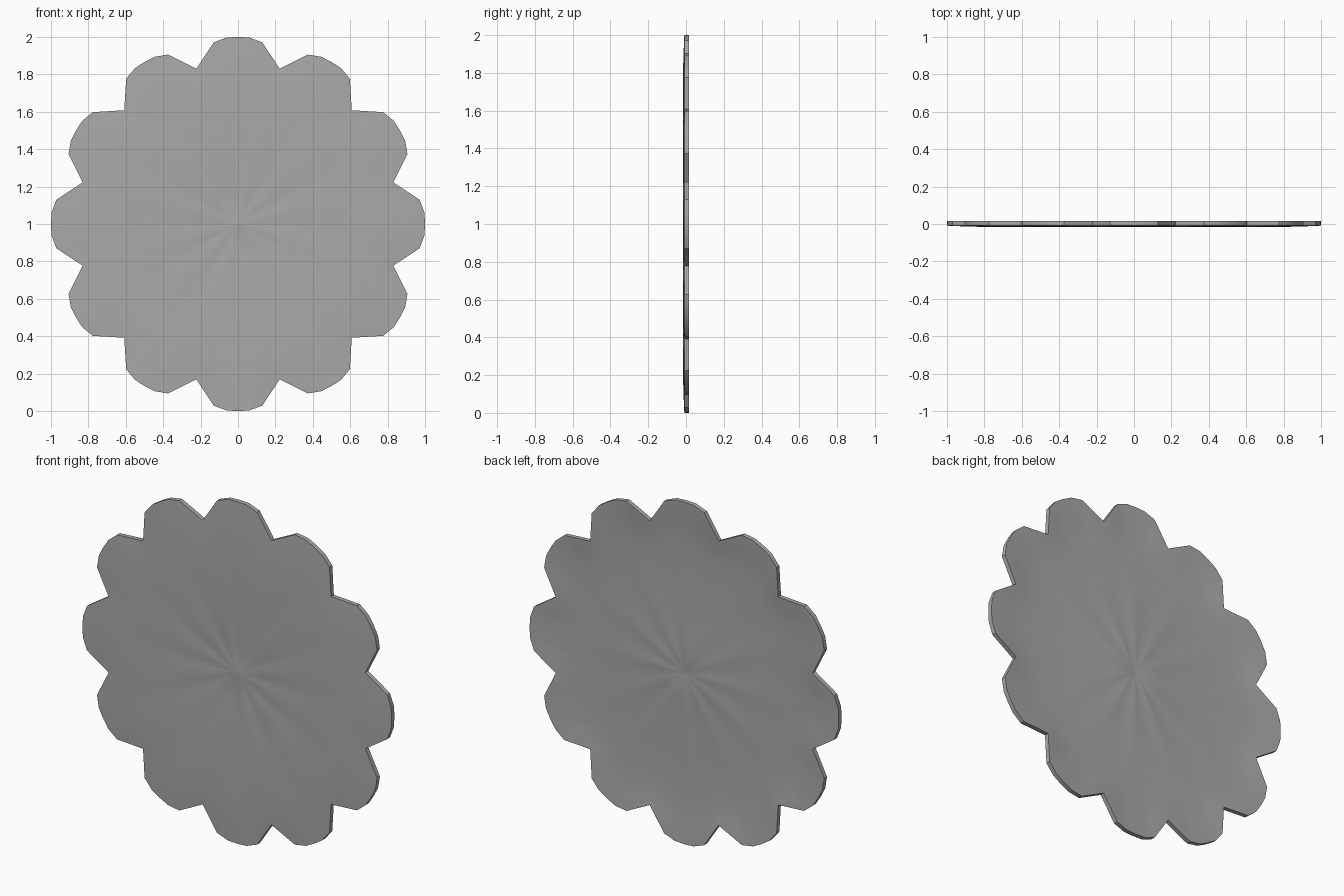
import bpy
import bmesh
from math import sin, cos, radians, pi

cube = bpy.data.objects.get("Cube")
if cube:
    bpy.data.objects.remove(cube, do_unlink=True)

PETALS = 12
# Outline of one petal: angle from its axis in degrees, radius
PETAL = [(-7.6, 0.98), (-3.5, 0.999), (0, 1.0), (3.5, 0.999), (7.6, 0.98), (15, 0.86)]
outline = [(radians(i * 360 / PETALS + a), r, a) for i in range(PETALS) for a, r in PETAL]


def twelve_sided(a, corner):
    """Radius of a straight-sided ring whose corners meet the petal notches."""
    return corner * cos(radians(15)) / cos(radians(a))


def ripple(t, amount):
    return amount * cos(PETALS * t)


def ring(bm, radius, depth):
    """Loop of vertices; radius and depth are functions of angle, rim and petal angle."""
    verts = []
    for t, rim, a in outline:
        r = radius(rim, a)
        verts.append(bm.verts.new((r * sin(t), depth(t, a), 1 + r * cos(t))))
    return verts


def bridge(bm, first, second):
    n = len(first)
    for i in range(n):
        j = (i + 1) % n
        bm.faces.new((first[i], first[j], second[j], second[i]))


def bulge(a):
    """One on the petal axis, zero at the notch."""
    return cos(radians(a * 6)) * 0.5 + 0.5


# Rings from the front centre over the rim to the back centre
front = [
    (lambda rim, a: 0.02, lambda t, a: -0.009),
    (lambda rim, a: 0.035, lambda t, a: -0.007),
    (lambda rim, a: 0.16, lambda t, a: -0.009 + ripple(t, 0.0015)),
    (lambda rim, a: 0.29, lambda t, a: -0.0135 + ripple(t, 0.0015)),
    (lambda rim, a: 0.50, lambda t, a: -0.0145 + ripple(t, 0.0008)),
    (lambda rim, a: twelve_sided(a, 0.735), lambda t, a: -0.017),
    (lambda rim, a: 0.4 * twelve_sided(a, 0.735) + 0.6 * rim, lambda t, a: -0.011 - 0.003 * bulge(a)),
    (lambda rim, a: rim, lambda t, a: -0.009),
]
back = [
    (lambda rim, a: rim, lambda t, a: 0.017),
    (lambda rim, a: rim * 0.982, lambda t, a: 0.0165),
    (lambda rim, a: 0.4 * 0.72 + 0.6 * rim, lambda t, a: 0.010 - 0.003 * bulge(a)),
    (lambda rim, a: 0.72, lambda t, a: 0.001),
    (lambda rim, a: 0.50, lambda t, a: 0.003 + ripple(t, 0.0008)),
    (lambda rim, a: 0.29, lambda t, a: 0.004 + ripple(t, 0.0015)),
    (lambda rim, a: 0.16, lambda t, a: 0.008 + ripple(t, 0.0015)),
    (lambda rim, a: 0.035, lambda t, a: 0.010),
    (lambda rim, a: 0.02, lambda t, a: 0.008),
]

bm = bmesh.new()
rings = [ring(bm, radius, depth) for radius, depth in front + back]
for first, second in zip(rings, rings[1:]):
    bridge(bm, first, second)
bm.faces.new(rings[0])
bm.faces.new(rings[-1])
bmesh.ops.recalc_face_normals(bm, faces=bm.faces)

mesh = bpy.data.meshes.new("petal_plate")
bm.to_mesh(mesh)
bm.free()
plate = bpy.data.objects.new("petal_plate", mesh)
bpy.context.collection.objects.link(plate)

# Plain grey finish
grey = bpy.data.materials.new("plain_grey")
grey.use_nodes = True
colour = (0.4, 0.4, 0.4, 1)
grey.diffuse_color = colour
grey.node_tree.nodes["Principled BSDF"].inputs["Base Color"].default_value = colour
mesh.materials.append(grey)

# Soft relief with a crisp rim
bpy.context.view_layer.objects.active = plate
plate.select_set(True)
bpy.ops.object.shade_smooth_by_angle(angle=radians(35))
